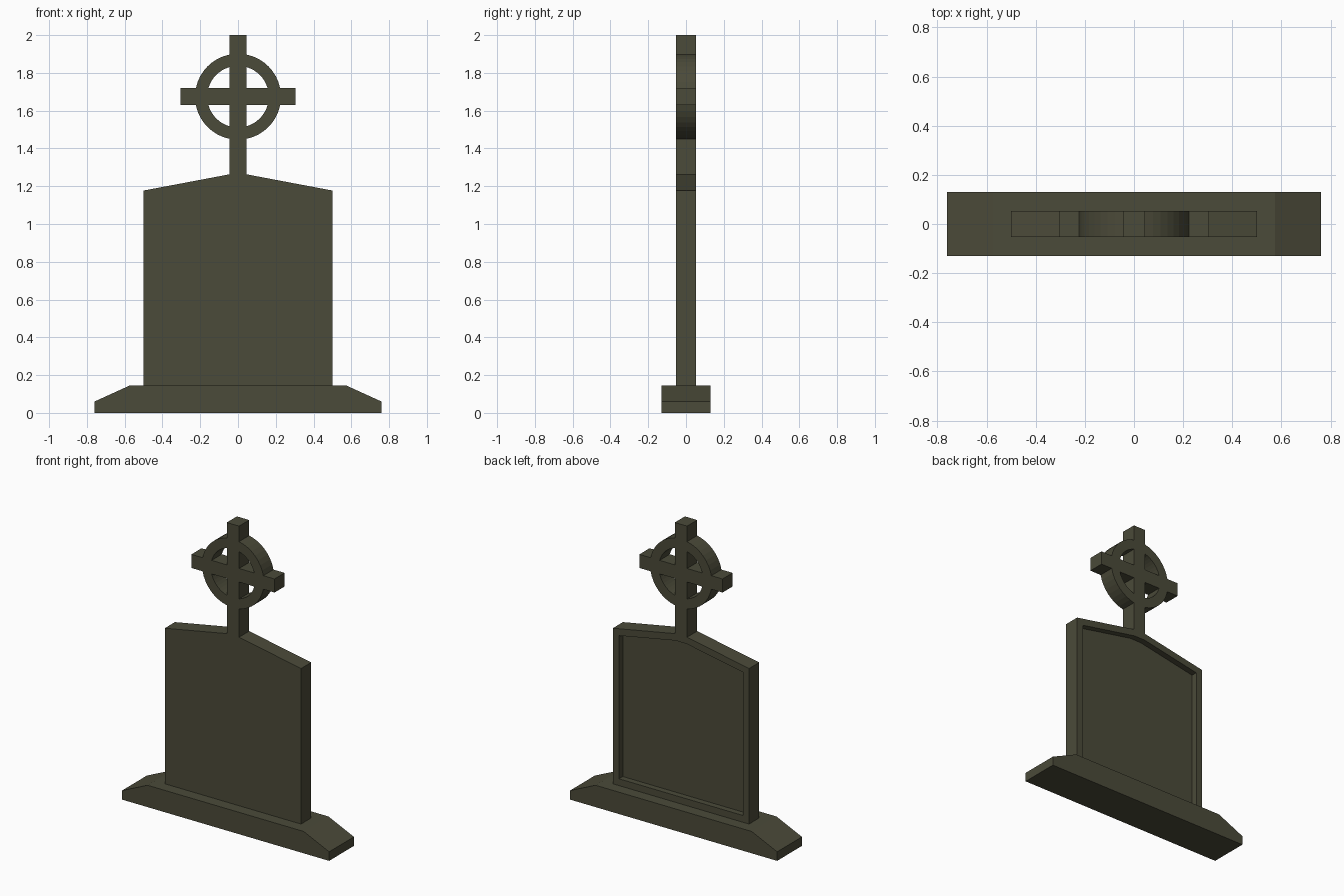
import bpy, bmesh, math
from mathutils import Vector

if "Cube" in bpy.data.objects:
    bpy.data.objects.remove(bpy.data.objects["Cube"])

stone = bpy.data.materials.new("dark olive stone")
stone.diffuse_color = (0.07, 0.069, 0.041, 1)
stone.use_nodes = True
stone.node_tree.nodes["Principled BSDF"].inputs["Base Color"].default_value = stone.diffuse_color

D = 0.053            # half thickness of slab and cross
H = 0.045            # half width of the cross bars
ZC = 1.674           # cross centre height


def prism(name, right_side, half_depth, recess=None):
    """Mirror a right-hand xz profile, extrude along y, optionally sink a back panel."""
    pts = right_side + [(-x, z) for x, z in reversed(right_side)]
    bm = bmesh.new()
    face = bm.faces.new([bm.verts.new((x, -half_depth, z)) for x, z in pts])
    ext = bmesh.ops.extrude_face_region(bm, geom=[face])["geom"]
    bmesh.ops.translate(bm, vec=(0, 2 * half_depth, 0),
                        verts=[g for g in ext if isinstance(g, bmesh.types.BMVert)])
    bmesh.ops.recalc_face_normals(bm, faces=bm.faces[:])
    if recess:
        border, depth = recess
        back = [f for f in bm.faces if f.normal.y > 0.9]
        bmesh.ops.inset_region(bm, faces=back, thickness=border, use_even_offset=True)
        # the inset panel gets its own walls
        ext = bmesh.ops.extrude_face_region(bm, geom=back)["geom"]
        bmesh.ops.delete(bm, geom=[f for f in back if f.is_valid], context='FACES_ONLY')
        bmesh.ops.translate(bm, vec=(0, -depth, 0),
                            verts=[g for g in ext if isinstance(g, bmesh.types.BMVert)])
        bmesh.ops.recalc_face_normals(bm, faces=bm.faces[:])
    me = bpy.data.meshes.new(name)
    bm.to_mesh(me)
    bm.free()
    me.materials.append(stone)
    ob = bpy.data.objects.new(name, me)
    bpy.context.collection.objects.link(ob)
    return ob


# Plinth with sloped ends, and slab with a recessed back panel
prism("base", [(0.76, 0), (0.76, 0.06), (0.573, 0.145)], 0.13)
prism("slab", [(0.5, 0.145), (0.5, 1.177), (H, 1.263)], D, recess=(0.045, 0.04))


def arc(r, n=8):
    """Quarter arc between two neighbouring bars."""
    a = math.asin(H / r)
    return [(r * math.cos(t), r * math.sin(t))
            for t in (a + (math.pi / 2 - 2 * a) * i / n for i in range(n + 1))]


def turn(pts, k):
    for _ in range(k):
        pts = [(-y, x) for x, y in pts]
    return pts


# Ringed cross: one outline with four quarter holes, extruded
outline, holes = [], []
for k, length in enumerate((0.305, 2 - ZC, 0.305, ZC - 1.263)):
    outline += turn([(length, -H), (length, H)] + arc(0.2275), k)
    holes.append(turn([(H, H)] + arc(0.163), k))

cu = bpy.data.curves.new("ringed_cross", 'CURVE')
cu.dimensions = '2D'
cu.fill_mode = 'BOTH'
cu.extrude = D
for pts in [outline] + holes:
    sp = cu.splines.new('POLY')
    sp.points.add(len(pts) - 1)
    for p, (x, y) in zip(sp.points, pts):
        p.co = (x, y, 0, 1)
    sp.use_cyclic_u = True
    sp.use_smooth = False
cu.materials.append(stone)
cross = bpy.data.objects.new("ringed_cross", cu)
cross.location = Vector((0, 0, ZC))
cross.rotation_euler.x = math.pi / 2
bpy.context.collection.objects.link(cross)
bpy.context.view_layer.objects.active = cross
cross.select_set(True)
bpy.ops.object.convert(target='MESH')

# Weld the caps to the walls and orient the cross outward
me = bpy.context.object.data
bm = bmesh.new()
bm.from_mesh(me)
bmesh.ops.remove_doubles(bm, verts=bm.verts[:], dist=0.0005)
bmesh.ops.recalc_face_normals(bm, faces=bm.faces[:])
for f in bm.faces:
    f.smooth = False
bm.to_mesh(me)
bm.free()
